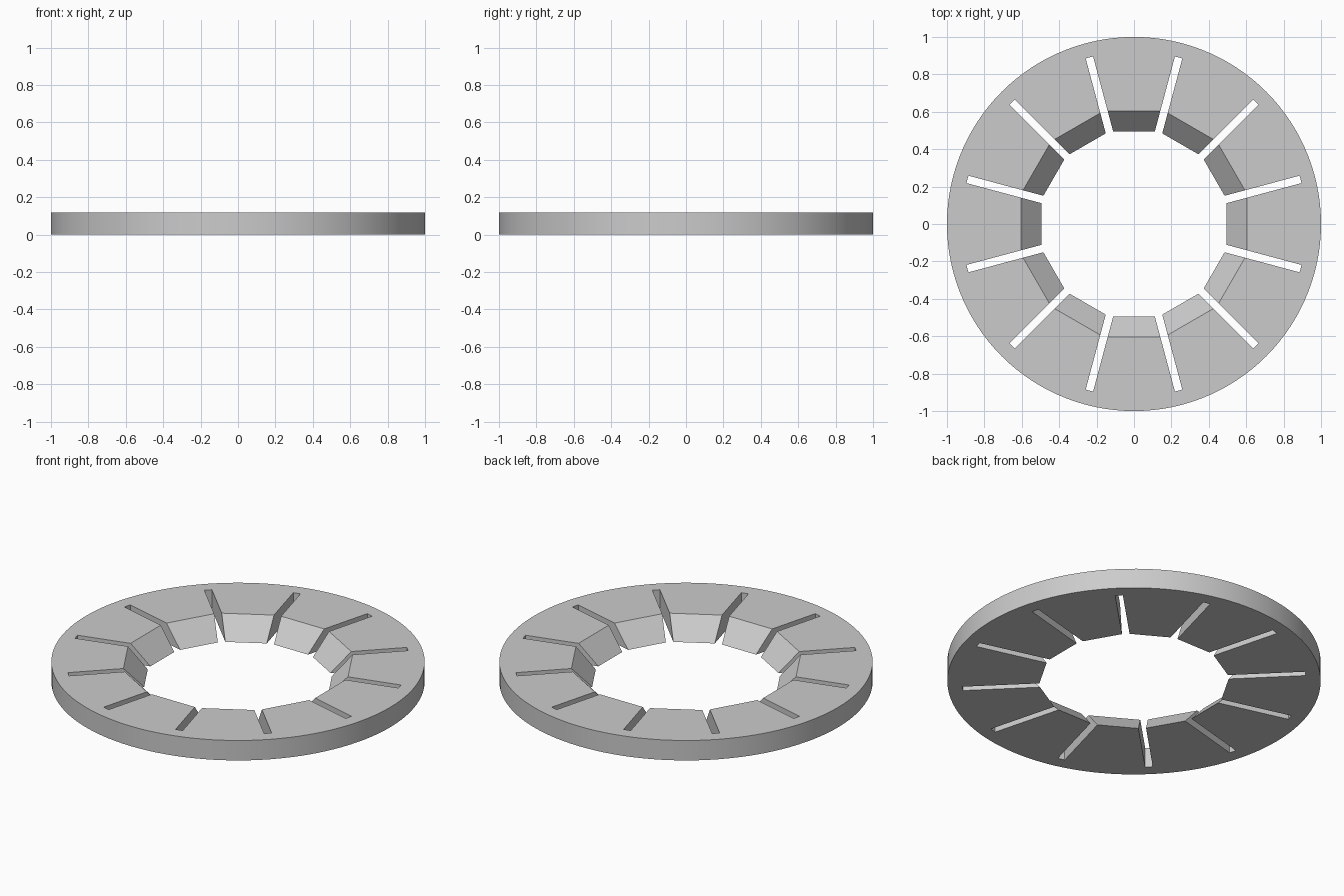
import bpy, bmesh, math
from mathutils import Matrix, Vector

cube = bpy.data.objects.get("Cube")
if cube:
    bpy.data.objects.remove(cube, do_unlink=True)

HEIGHT = 0.118
COUNT = 12
BORE_LOW, BORE_HIGH = 0.495, 0.604   # flat-to-centre distance, bottom and top
SLOT_START, SLOT_END, SLOT_WIDTH = 0.4, 0.922, 0.041
OVERCUT = 0.05

grey = bpy.data.materials.new("light grey")
grey.use_nodes = True
grey.diffuse_color = (0.6, 0.6, 0.6, 1)
grey.node_tree.nodes["Principled BSDF"].inputs["Base Color"].default_value = (0.6, 0.6, 0.6, 1)


def make_object(name, bm):
    bmesh.ops.recalc_face_normals(bm, faces=bm.faces)
    mesh = bpy.data.meshes.new(name)
    bm.to_mesh(mesh)
    bm.free()
    mesh.materials.append(grey)
    obj = bpy.data.objects.new(name, mesh)
    bpy.context.collection.objects.link(obj)
    return obj


def prism(name, sides, low, high, z0, z1, turn=0.0):
    bm = bmesh.new()
    place = Matrix.Translation((0, 0, (z0 + z1) / 2)) @ Matrix.Rotation(turn, 4, 'Z')
    bmesh.ops.create_cone(bm, cap_ends=True, segments=sides, radius1=low,
                          radius2=high, depth=z1 - z0, matrix=place)
    return make_object(name, bm)


# Round plate
ring = prism("slotted_ring", 120, 1.0, 1.0, 0, HEIGHT)

# Twelve-sided bore that widens upwards
half = math.pi / COUNT
slope = (BORE_HIGH - BORE_LOW) / HEIGHT
bore = prism("bore_cutter", COUNT,
             (BORE_LOW - slope * OVERCUT) / math.cos(half),
             (BORE_HIGH + slope * OVERCUT) / math.cos(half),
             -OVERCUT, HEIGHT + OVERCUT, half)

# Radial slots at the corners of the bore
bm = bmesh.new()
size = Vector((SLOT_END - SLOT_START, SLOT_WIDTH, HEIGHT + 2 * OVERCUT))
for i in range(COUNT):
    spin = Matrix.Rotation(half * (2 * i + 1), 4, 'Z')
    shift = Matrix.Translation(((SLOT_START + SLOT_END) / 2, 0, HEIGHT / 2))
    bmesh.ops.create_cube(bm, size=1, matrix=spin @ shift @ Matrix.Diagonal(size.to_4d()))
slots = make_object("slot_cutter", bm)

# Cut the plate and keep the finished mesh
for cutter in (bore, slots):
    cutter.hide_render = True
    mod = ring.modifiers.new(cutter.name, 'BOOLEAN')
    mod.operation = 'DIFFERENCE'
    mod.solver = 'EXACT'
    mod.object = cutter
graph = bpy.context.evaluated_depsgraph_get()
finished = bpy.data.meshes.new_from_object(ring.evaluated_get(graph))
ring.modifiers.clear()
ring.data = finished
for cutter in (bore, slots):
    bpy.data.objects.remove(cutter, do_unlink=True)

# Smooth rim, crisp cut edges
bpy.ops.object.select_all(action='DESELECT')
ring.select_set(True)
bpy.context.view_layer.objects.active = ring
bpy.ops.object.shade_smooth_by_angle(angle=math.radians(20))
